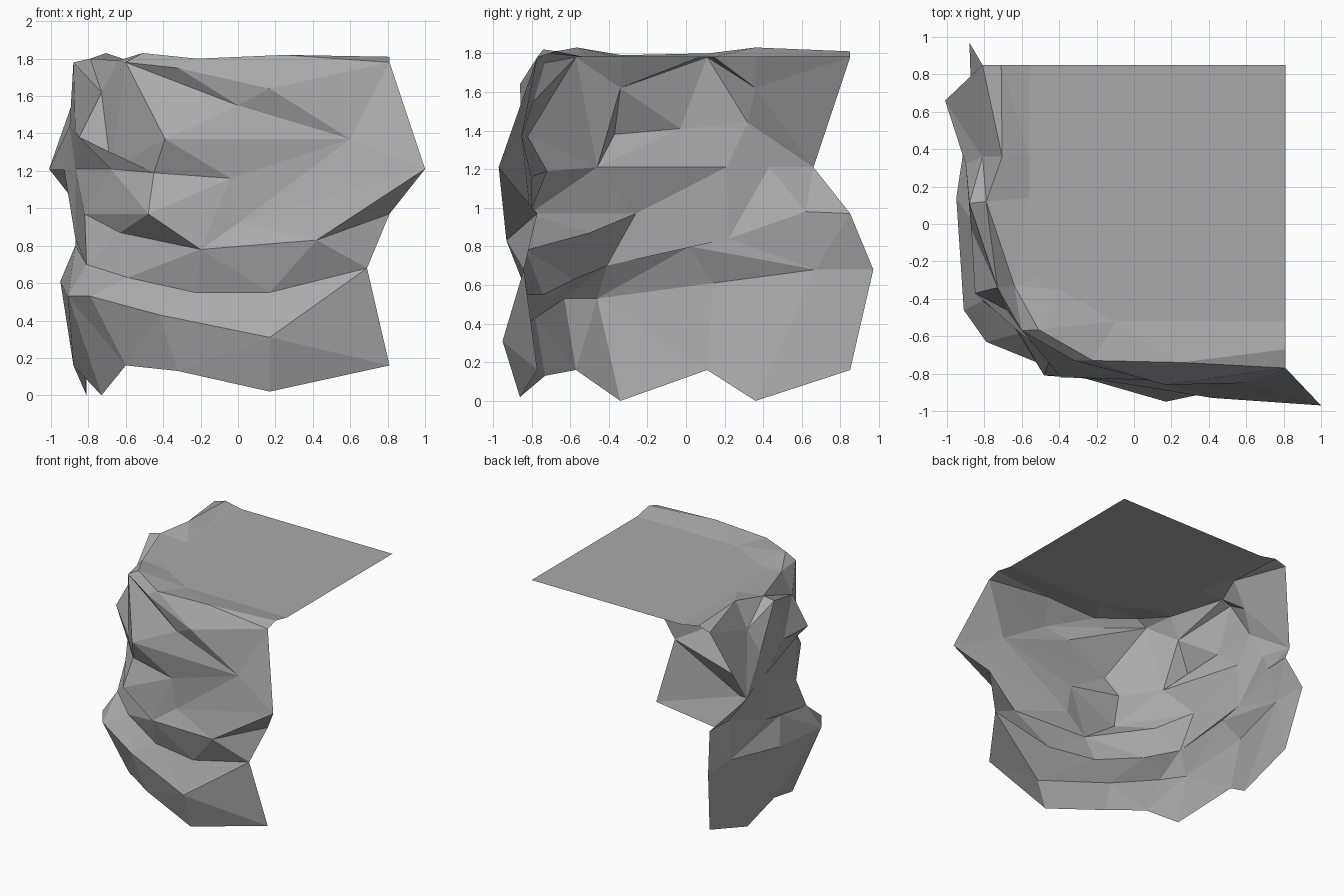
import bpy
import bmesh
from mathutils import Vector

cube = bpy.data.objects.get("Cube")
if cube:
    bpy.data.objects.remove(cube, do_unlink=True)

TOP = 1.78            # height of the flat plateau
TILE_RISE = 1.62      # the crest repeats the foot outline this much higher

rock = bpy.data.materials.new("plain_grey_rock")
rock.use_nodes = True
rock.diffuse_color = (0.4, 0.4, 0.4, 1)
rock.node_tree.nodes["Principled BSDF"].inputs["Base Color"].default_value = rock.diffuse_color


def quarter_turn(point):
    """Carry the front-right end of the corner tile onto its back-left end."""
    x, y, z = point
    return (y - .04, 1.66 - x, z)


def contour(*points):
    """One layer line, from the back-left end round the corner to the front-right end."""
    return [quarter_turn(points[-1]), *points]


def changed(line, **swaps):
    """Copy a layer line with some of its points replaced."""
    copy = list(line)
    for key, point in swaps.items():
        copy[int(key[1:])] = point
    return copy


def finish(name, bm):
    bmesh.ops.remove_doubles(bm, verts=bm.verts, dist=0.002)
    bmesh.ops.triangulate(bm, faces=bm.faces)
    mesh = bpy.data.meshes.new(name)
    bm.to_mesh(mesh)
    bm.free()
    mesh.materials.append(rock)
    obj = bpy.data.objects.new(name, mesh)
    bpy.context.collection.objects.link(obj)
    return obj


def loft(name, lines):
    """Skin the layer lines from bottom to top, skipping collapsed cells."""
    bm = bmesh.new()
    for low, high in zip(lines, lines[1:]):
        for i in range(len(low) - 1):
            ring = []
            for p in (low[i], low[i + 1], high[i + 1], high[i]):
                p = Vector(p)
                if all((p - q).length > 0.003 for q in ring):
                    ring.append(p)
            if len(ring) > 2:
                bm.faces.new([bm.verts.new(p) for p in ring])
    return finish(name, bm)


# Foot and the bulging lower shelf
foot = contour((-.81, .36, 0), (-.88, .11, .16), (-.73, -.34, 0), (-.6, -.57, .16),
               (-.32, -.73, .13), (.17, -.86, .02), (.81, -.77, .16))
shelf = contour((-.87, .67, .68), (-.95, .14, .61), (-.91, -.46, .53), (-.79, -.63, .53),
                (-.42, -.78, .43), (.17, -.95, .31), foot[-1])
shelf_back = contour((-.87, .67, .68), (-.87, .02, .8), (-.81, -.41, .7), (-.59, -.58, .63),
                     (-.23, -.74, .55), (.17, -.82, .55), (.69, -.84, .68))

# Overhanging ledge: its hollow underside and its lip
hollow = contour((-.83, .62, .98), (-.87, .22, .84), (-.81, -.41, .7), (-.63, -.5, .87),
                 (-.2, -.83, .78), (.42, -.93, .83), (.81, -.77, .97))
lip = changed(hollow, c3=(-.82, -.26, .97), c4=(-.48, -.81, .97))
lip[3], lip[4] = (-.82, -.26, .97), (-.48, -.81, .97)

# Waist and the upper bulge
waist = contour((-.93, .43, 1.21), (-.87, .21, 1.21), (-.68, -.46, 1.21), (-.45, -.72, 1.19),
                (-.04, -.8, 1.16), (0, -.8, .92), (1, -.97, 1.21))
bulge = contour((-.9, .32, 1.44), (-.87, -.03, 1.41), (-.85, -.37, 1.38), (-.68, -.46, 1.21),
                (-.39, -.82, 1.37), (.6, -.85, 1.37), waist[-1])

# Crest and the notch just beneath it
crest = [(x, y, z + TILE_RISE) for x, y, z in foot]
notch = changed(crest, c5=(0, -.79, 1.55))

# Raised rim and the edge of the flat plateau
rim = contour((-.705, .36, 1.83), (-.79, .12, 1.8), (-.64, -.33, 1.79), (-.51, -.565, 1.83),
              (-.22, -.73, 1.8), (.25, -.74, 1.82), (.81, -.67, 1.81))
edge = contour((-.56, .36, TOP), (-.56, .14, TOP), (-.49, -.28, TOP), (-.4, -.35, TOP),
               (-.1, -.52, TOP), (.25, -.52, TOP), (.81, -.52, TOP))

loft("lower_cliff", [foot, shelf, shelf_back, hollow])
loft("cliff_ledge", [hollow, lip, waist])
loft("upper_cliff", [waist, bulge, notch, crest])
loft("cliff_rim", [crest, rim, edge])

# Flat plateau behind the rim
bm = bmesh.new()
back_corner = (edge[-1][0], edge[0][1], TOP)
bm.faces.new([bm.verts.new(p) for p in [*edge, back_corner]])
finish("plateau", bm)
